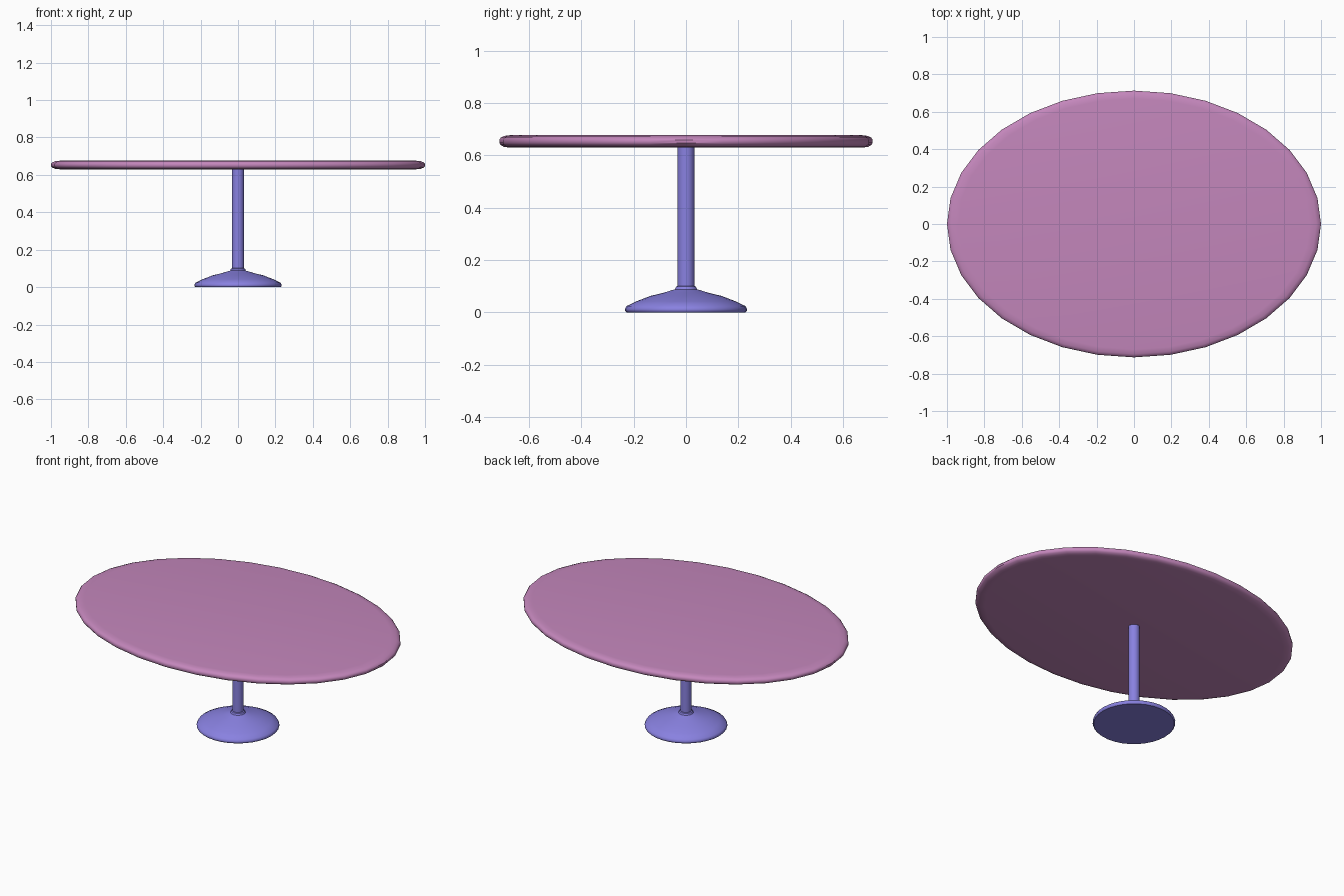
import bpy, bmesh, math

if "Cube" in bpy.data.objects:
    bpy.data.objects.remove(bpy.data.objects["Cube"])


def material(name, color):
    m = bpy.data.materials.new(name)
    m.diffuse_color = color
    m.use_nodes = True
    m.node_tree.nodes["Principled BSDF"].inputs["Base Color"].default_value = m.diffuse_color
    return m


def lathe(name, profile, sides, mat, sx=1.0, sy=1.0):
    """Closed solid of revolution from (radius, z) points, bottom to top."""
    bm = bmesh.new()
    rings = []
    for r, z in profile:
        rings.append([bm.verts.new((sx * r * math.cos(2 * math.pi * i / sides),
                                    sy * r * math.sin(2 * math.pi * i / sides), z))
                      for i in range(sides)])
    for a, b in zip(rings, rings[1:]):
        for i in range(sides):
            j = (i + 1) % sides
            bm.faces.new((a[i], a[j], b[j], b[i]))
    bm.faces.new(rings[0][::-1])
    bm.faces.new(rings[-1])
    mesh = bpy.data.meshes.new(name)
    bm.to_mesh(mesh)
    bm.free()
    mesh.materials.append(mat)
    ob = bpy.data.objects.new(name, mesh)
    bpy.context.collection.objects.link(ob)
    bpy.ops.object.select_all(action='DESELECT')
    ob.select_set(True)
    bpy.context.view_layer.objects.active = ob
    bpy.ops.object.shade_smooth_by_angle(angle=math.radians(40))
    return ob


pink = material("top_pink", (0.55, 0.24, 0.50, 1))
blue = material("stand_blue", (0.25, 0.22, 0.75, 1))

# Oval top with rounded rim
lathe("table_top", [(0.94, 0.629), (0.975, 0.632), (0.993, 0.639), (1.0, 0.647),
                    (1.0, 0.659), (0.993, 0.667), (0.975, 0.674), (0.94, 0.677)],
      32, pink, sy=0.713)

# Central post
lathe("post", [(0.032, 0.08), (0.032, 0.632)], 32, blue)

# Flared foot with small collar
lathe("foot", [(0.227, 0.0), (0.232, 0.005), (0.233, 0.012), (0.227, 0.024),
               (0.19, 0.042), (0.135, 0.063), (0.085, 0.075), (0.06, 0.083),
               (0.042, 0.088), (0.038, 0.098), (0.032, 0.101)], 32, blue)
